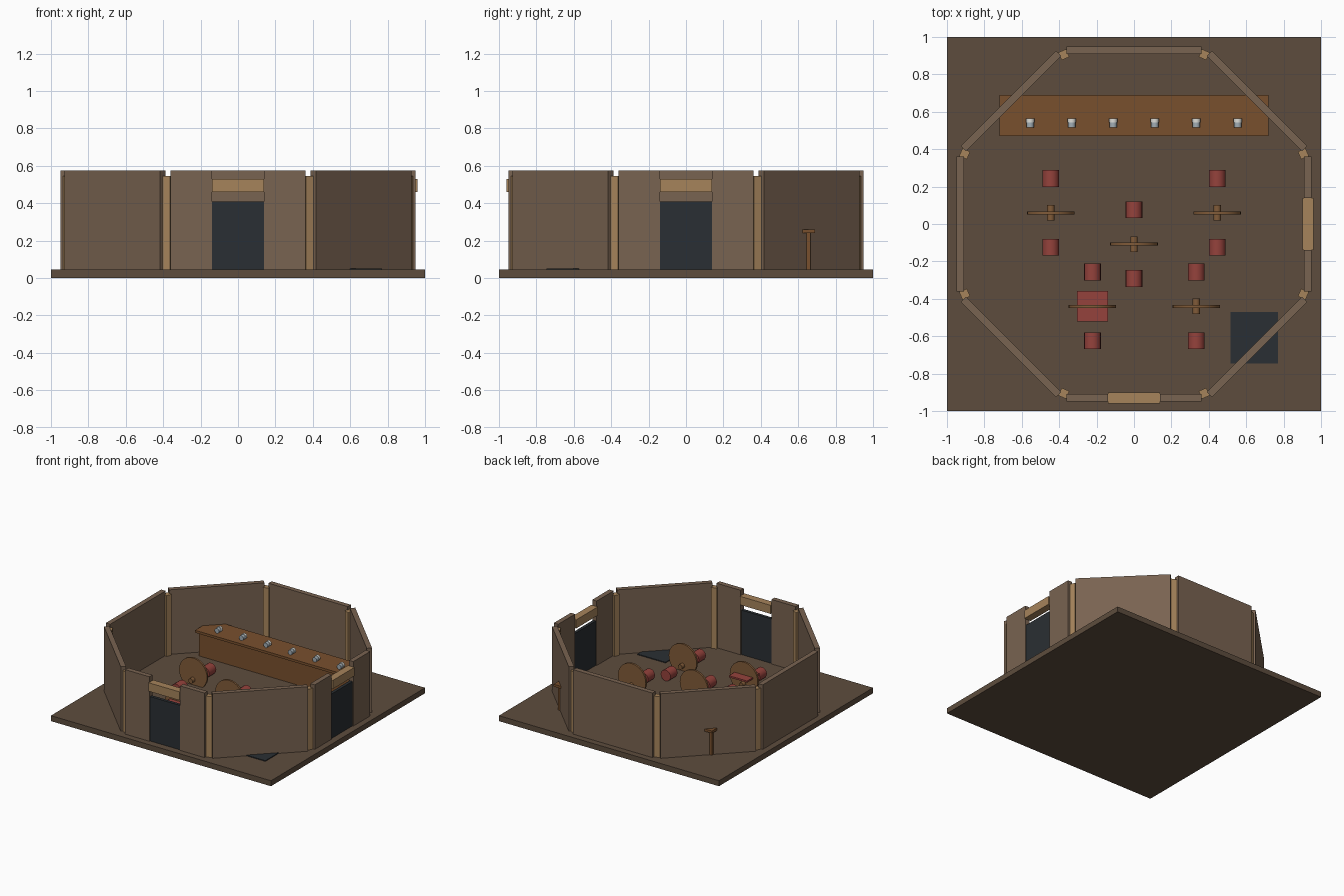
import bpy, math

if "Cube" in bpy.data.objects:
    bpy.data.objects.remove(bpy.data.objects["Cube"])

# materials
def mat(name, r, g, b):
    m = bpy.data.materials.new(name)
    m.diffuse_color = (r, g, b, 1)
    m.use_nodes = True
    m.node_tree.nodes["Principled BSDF"].inputs["Base Color"].default_value = m.diffuse_color
    return m

FLOOR = mat("floor_wood", 0.11, 0.073, 0.047)
WALL = mat("wall_wood", 0.19, 0.125, 0.082)
TRIM = mat("trim_wood", 0.38, 0.23, 0.105)
DARK = mat("dark", 0.023, 0.028, 0.033)
BAR = mat("bar_wood", 0.19, 0.08, 0.027)
TABLE = mat("table_wood", 0.22, 0.105, 0.04)
RED = mat("red", 0.30, 0.055, 0.045)
MUG = mat("mug_metal", 0.36, 0.42, 0.46)
FOAM = mat("foam_white", 0.72, 0.72, 0.68)

def box(name, loc, size, m, rot=0.0):
    bpy.ops.mesh.primitive_cube_add(size=1, location=loc, rotation=(0, 0, rot))
    o = bpy.context.object
    o.name = name
    o.scale = size
    bpy.ops.object.transform_apply(location=False, rotation=False, scale=True)
    o.data.materials.append(m)
    return o

# cylinder lying along the y axis
def cyl_y(name, loc, r, length, m, sides=24):
    bpy.ops.mesh.primitive_cylinder_add(vertices=sides, radius=r, depth=length,
                                        location=loc, rotation=(math.pi / 2, 0, 0))
    o = bpy.context.object
    o.name = name
    o.data.materials.append(m)
    bpy.ops.object.shade_smooth_by_angle(angle=math.radians(40))
    return o

G = 0.045          # floor top
APO = 0.93         # octagon apothem
WZ, WH = 0.31, 0.53

# floor slab
box("floor", (0, 0, G / 2), (2, 2, G), FLOOR)

# place a box on octagon side at angle a, shifted sideways by t
def on_side(name, a, t, z, size, m):
    x = APO * math.cos(a) - t * math.sin(a)
    y = APO * math.sin(a) + t * math.cos(a)
    box(name, (x, y, z), size, m, a - math.pi / 2)

# octagon walls, with doorways on the front and right sides
for i in range(8):
    a = i * math.pi / 4
    if i in (0, 6):
        for s in (-1, 1):
            on_side("door_wall", a, s * 0.25, WZ, (0.22, 0.04, WH), WALL)
        on_side("door", a, 0, 0.2275, (0.28, 0.025, 0.365), DARK)
        on_side("door_lintel", a, 0, 0.495, (0.28, 0.06, 0.07), TRIM)
    else:
        on_side("wall", a, 0, WZ, (0.72, 0.04, WH), WALL)
    # corner post
    c = a + math.pi / 8
    box("corner_post", (0.98 * math.cos(c), 0.98 * math.sin(c), 0.295),
        (0.045, 0.045, 0.5), TRIM, c)

# bar counter
box("bar_body", (0, 0.58, 0.1425), (1.40, 0.17, 0.195), BAR)
box("bar_top", (0, 0.58, 0.25), (1.44, 0.22, 0.02), BAR)

# mugs along the bar
for i in range(6):
    x = -0.555 + 0.222 * i
    cyl_y("mug", (x, 0.537, 0.281), 0.02, 0.04, MUG, 12)
    cyl_y("mug_foam", (x, 0.554, 0.283), 0.022, 0.02, FOAM, 12)

# tables, each with two stools
for x, y in ((-0.445, 0.06), (0.445, 0.06), (0, -0.108), (-0.222, -0.44), (0.333, -0.44)):
    cyl_y("table_top", (x, y, 0.138), 0.127, 0.016, TABLE, 32)
    cyl_y("table_post", (x, y, 0.088), 0.02, 0.085, TABLE, 12)
    for s in (-1, 1):
        cyl_y("stool", (x, y + s * 0.184, 0.09), 0.045, 0.09, RED, 16)

# red board on one table, dark mat on the floor
box("red_board", (-0.222, -0.44, 0.153), (0.165, 0.165, 0.014), RED)
box("floor_mat", (0.643, -0.608, 0.048), (0.255, 0.275, 0.007), DARK)
